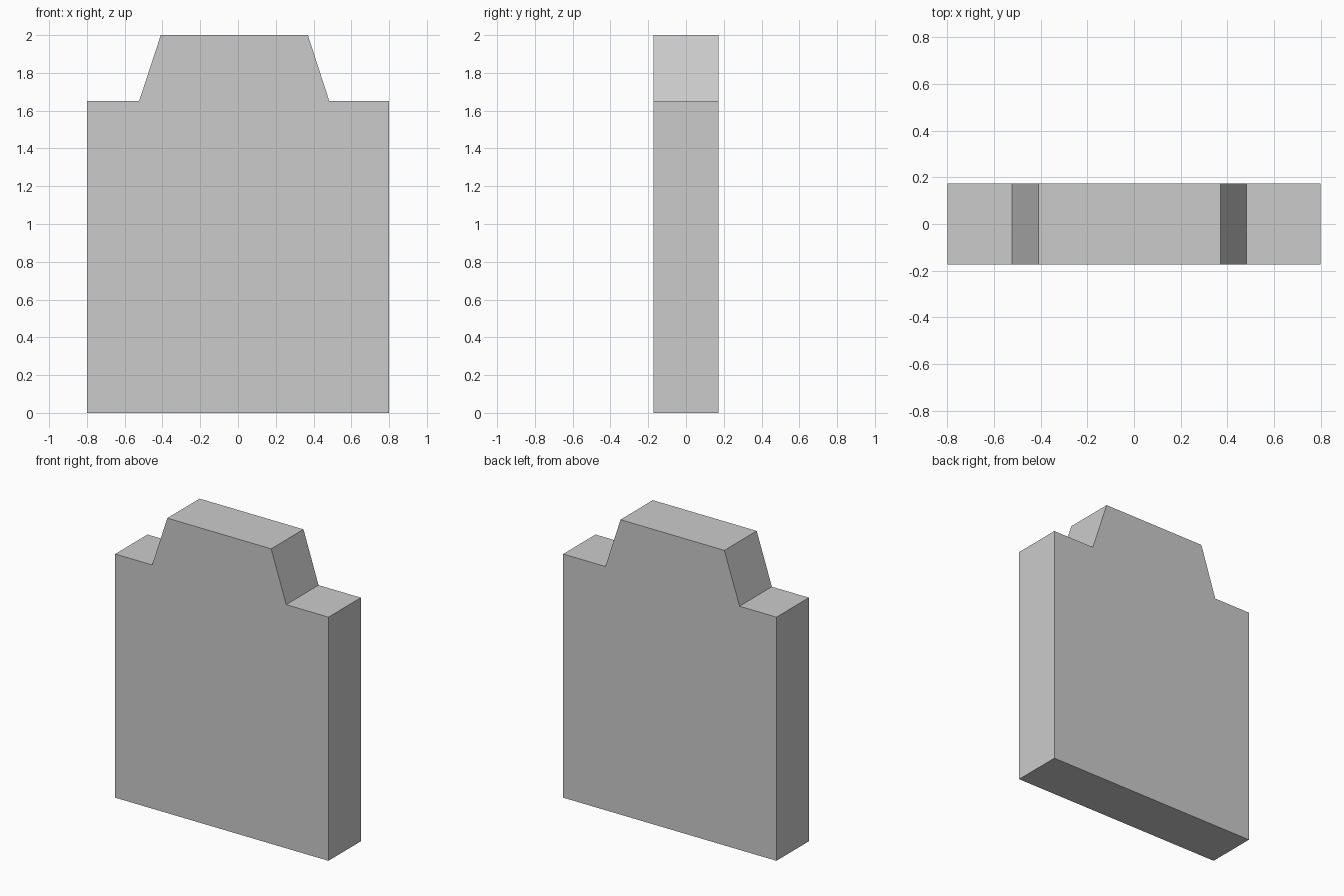
import bpy, bmesh

if "Cube" in bpy.data.objects:
    bpy.data.objects.remove(bpy.data.objects["Cube"])

HALF_DEPTH = 0.173

# Front outline (x, z): rectangular slab with an off-centre tapered tab on top
outline = [
    (-0.80, 0.0), (0.80, 0.0), (0.80, 1.652),
    (0.483, 1.652), (0.37, 2.0), (-0.409, 2.0), (-0.523, 1.652),
    (-0.80, 1.652),
]


def extruded_profile(name, points, half_depth):
    bm = bmesh.new()
    front = bm.faces.new([bm.verts.new((x, -half_depth, z)) for x, z in points])
    result = bmesh.ops.extrude_face_region(bm, geom=[front], use_keep_orig=True)
    moved = [v for v in result["geom"] if isinstance(v, bmesh.types.BMVert)]
    bmesh.ops.translate(bm, verts=moved, vec=(0, 2 * half_depth, 0))
    bmesh.ops.recalc_face_normals(bm, faces=bm.faces)
    mesh = bpy.data.meshes.new(name)
    bm.to_mesh(mesh)
    bm.free()
    obj = bpy.data.objects.new(name, mesh)
    bpy.context.collection.objects.link(obj)
    return obj


# Single solid slab with the tab
extruded_profile("tabbed_slab", outline, HALF_DEPTH)
